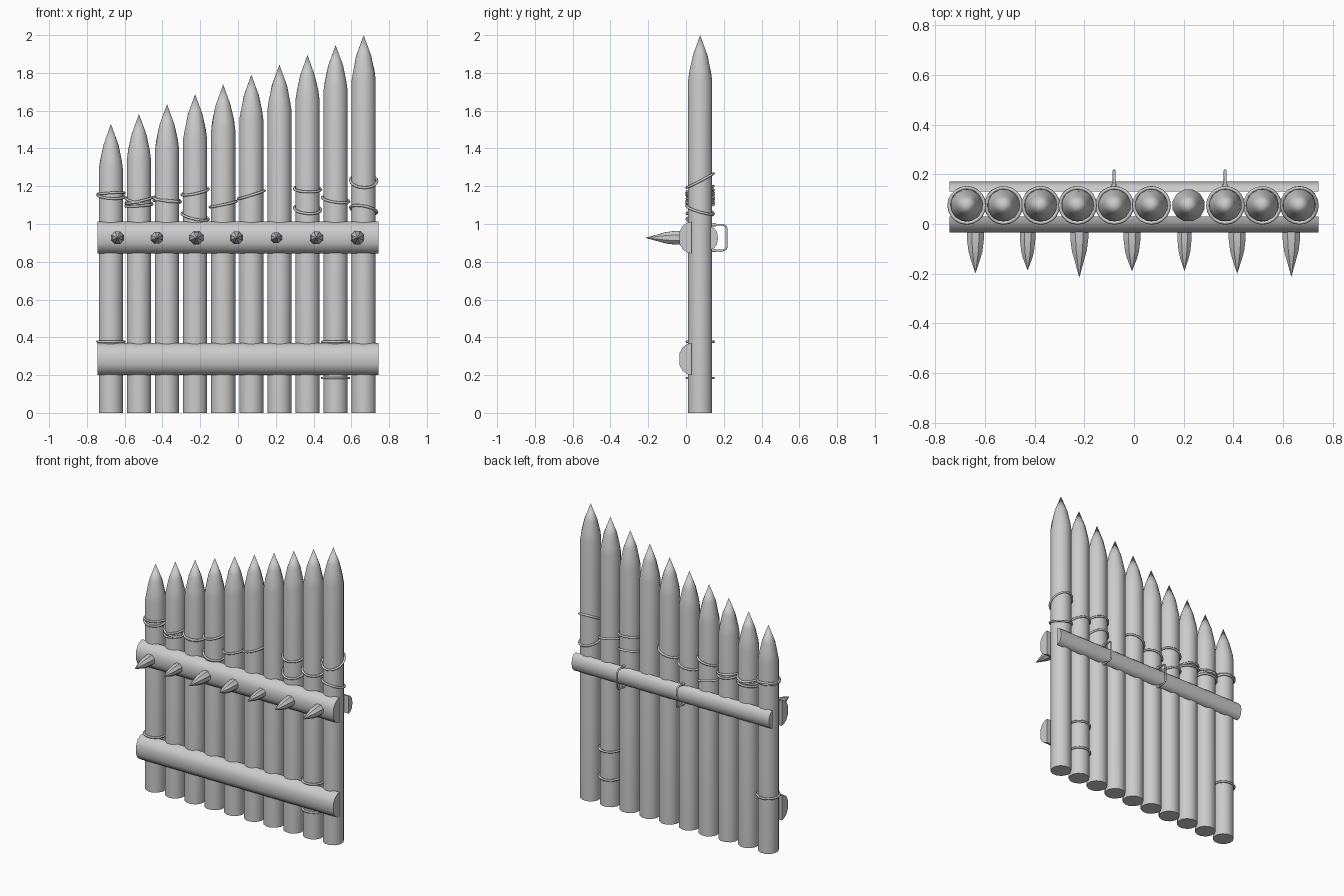
import bpy, bmesh, math, random
from mathutils import Matrix, Vector

if "Cube" in bpy.data.objects:
    bpy.data.objects.remove(bpy.data.objects["Cube"])

random.seed(4)
CY = 0.075            # depth of the post row
R = 0.066             # post radius


def make(name, bm, angle=40):
    bmesh.ops.recalc_face_normals(bm, faces=bm.faces)
    me = bpy.data.meshes.new(name)
    bm.to_mesh(me)
    bm.free()
    ob = bpy.data.objects.new(name, me)
    bpy.context.collection.objects.link(ob)
    bpy.ops.object.select_all(action='DESELECT')
    ob.select_set(True)
    bpy.context.view_layer.objects.active = ob
    bpy.ops.object.shade_smooth_by_angle(angle=math.radians(angle))
    return ob


def lathe(name, profile, sides, matrix, jitter=0.0):
    """Revolve (radius, height) pairs; the last pair is the pointed tip."""
    bm = bmesh.new()
    rings = []
    for i, (r, h) in enumerate(profile[:-1]):
        ring = []
        for k in range(sides):
            a = 2 * math.pi * (k + 0.5) / sides
            rr = r * (1 - (random.uniform(0, jitter) if i >= 2 else 0))
            ring.append(bm.verts.new((rr * math.cos(a), rr * math.sin(a), h)))
        rings.append(ring)
    tip = bm.verts.new((0, 0, profile[-1][1]))
    bm.faces.new(rings[0])
    for lo, hi in zip(rings, rings[1:]):
        for k in range(sides):
            n = (k + 1) % sides
            bm.faces.new((lo[k], lo[n], hi[n], hi[k]))
    for k in range(sides):
        bm.faces.new((rings[-1][k], rings[-1][(k + 1) % sides], tip))
    bm.transform(matrix)
    return make(name, bm)


def rail(name, section, half):
    """Extrude a (y, z) section along x."""
    bm = bmesh.new()
    f = bm.faces.new([bm.verts.new((-half, y, z)) for y, z in section])
    ext = bmesh.ops.extrude_face_region(bm, geom=[f])
    bmesh.ops.translate(bm, vec=(2 * half, 0, 0),
                        verts=[v for v in ext['geom'] if isinstance(v, bmesh.types.BMVert)])
    f2 = [g for g in bm.faces if abs(g.normal.x) > 0.9]
    if len(f2) < 2:
        bmesh.ops.holes_fill(bm, edges=bm.edges)
    return make(name, bm, 50)


def wire(name, pts, radius, cyclic):
    cu = bpy.data.curves.new(name, 'CURVE')
    cu.dimensions = '3D'
    cu.bevel_depth = radius
    cu.bevel_resolution = 1
    cu.use_fill_caps = True
    sp = cu.splines.new('POLY')
    sp.points.add(len(pts) - 1)
    for p, c in zip(sp.points, pts):
        p.co = (*c, 1)
    sp.use_cyclic_u = cyclic
    ob = bpy.data.objects.new(name, cu)
    bpy.context.collection.objects.link(ob)


def post_x(i):
    return -0.673 + 0.1487 * i


# Sharpened posts, stepping up to the right
for i in range(10):
    h = 1.53 + 0.47 * i / 9
    prof = [(R, 0), (R, h - 0.24), (0.060, h - 0.19), (0.042, h - 0.11), (0, h)]
    lathe(f"post_{i + 1}", prof, 12, Matrix.Translation((post_x(i), CY, 0)), 0.06)

# Front rails: half logs with flat backs
for name, zc in (("front_rail_upper", 0.928), ("front_rail_lower", 0.285)):
    sec = [(0.03, -0.085), (0.008, -0.08), (-0.018, -0.062), (-0.035, -0.03),
           (-0.035, 0.03), (-0.018, 0.062), (0.008, 0.08), (0.03, 0.085)]
    rail(name, [(y, zc + z) for y, z in sec], 0.743)

# Back rail: thinner half log
sec = [(0.13, -0.06), (0.147, -0.055), (0.163, -0.035), (0.17, 0),
       (0.163, 0.035), (0.147, 0.055), (0.13, 0.06)]
rail("back_rail", [(y, 0.925 + z) for y, z in sec], 0.743)

# Spikes on the upper front rail
spikes = [(-0.638, 0.037, 0.20), (-0.428, 0.034, 0.187), (-0.22, 0.039, 0.216),
          (-0.008, 0.037, 0.19), (0.203, 0.031, 0.19), (0.415, 0.037, 0.20),
          (0.633, 0.038, 0.213)]
for i, (x, r, tip) in enumerate(spikes):
    m = Matrix.Translation((x, 0, 0.927)) @ Matrix.Rotation(math.pi / 2, 4, 'X')
    lathe(f"spike_{i + 1}", [(r, 0.0), (r, 0.06), (r * 0.82, 0.11),
                             (r * 0.6, 0.137), (0, tip)], 8, m)

# Rope loops: post index, centre z, rise towards +x, rise towards +y
ropes = [(0, 1.15, -0.01, 0.03), (0, 1.16, 0.01, -0.01), (0, 0.377, 0, 0),
         (1, 1.12, -0.03, 0.02), (1, 1.125, 0.03, 0.01), (1, 1.10, 0.01, 0.01),
         (2, 1.13, -0.02, 0.02), (2, 1.12, -0.01, -0.01),
         (3, 1.17, 0.03, 0.02), (3, 1.04, -0.03, 0.03),
         (4, 1.105, 0.03, 0.005), (5, 1.155, 0.045, 0.005),
         (7, 1.185, -0.005, 0.03), (7, 1.08, -0.01, 0.05),
         (8, 1.13, -0.02, 0.03), (8, 0.377, 0, 0), (8, 0.185, 0, 0),
         (9, 1.23, -0.005, 0.075), (9, 1.075, -0.025, -0.04)]
for n, (i, z, rx, ry) in enumerate(ropes):
    pts = []
    for k in range(20):
        c, s = math.cos(k * math.pi / 10), math.sin(k * math.pi / 10)
        pts.append((post_x(i) + 0.071 * c, CY + 0.071 * s, z + (rx * c + ry * s) / 2))
    wire(f"rope_loop_{n + 1}", pts, 0.007, True)

# Metal staples holding the back rail
prof = [(0.13, 0.068), (0.195, 0.068), (0.209, 0.062), (0.215, 0.05),
        (0.215, -0.05), (0.209, -0.062), (0.195, -0.068), (0.13, -0.068)]
for n, x in enumerate((-0.08, 0.367)):
    wire(f"staple_{n + 1}", [(x, y, 0.928 + z) for y, z in prof], 0.006, False)
    for s in (-1, 1):
        wire(f"staple_collar_{n + 1}", [(x, 0.13, 0.928 + s * 0.068),
                                        (x, 0.16, 0.928 + s * 0.068)], 0.01, False)
